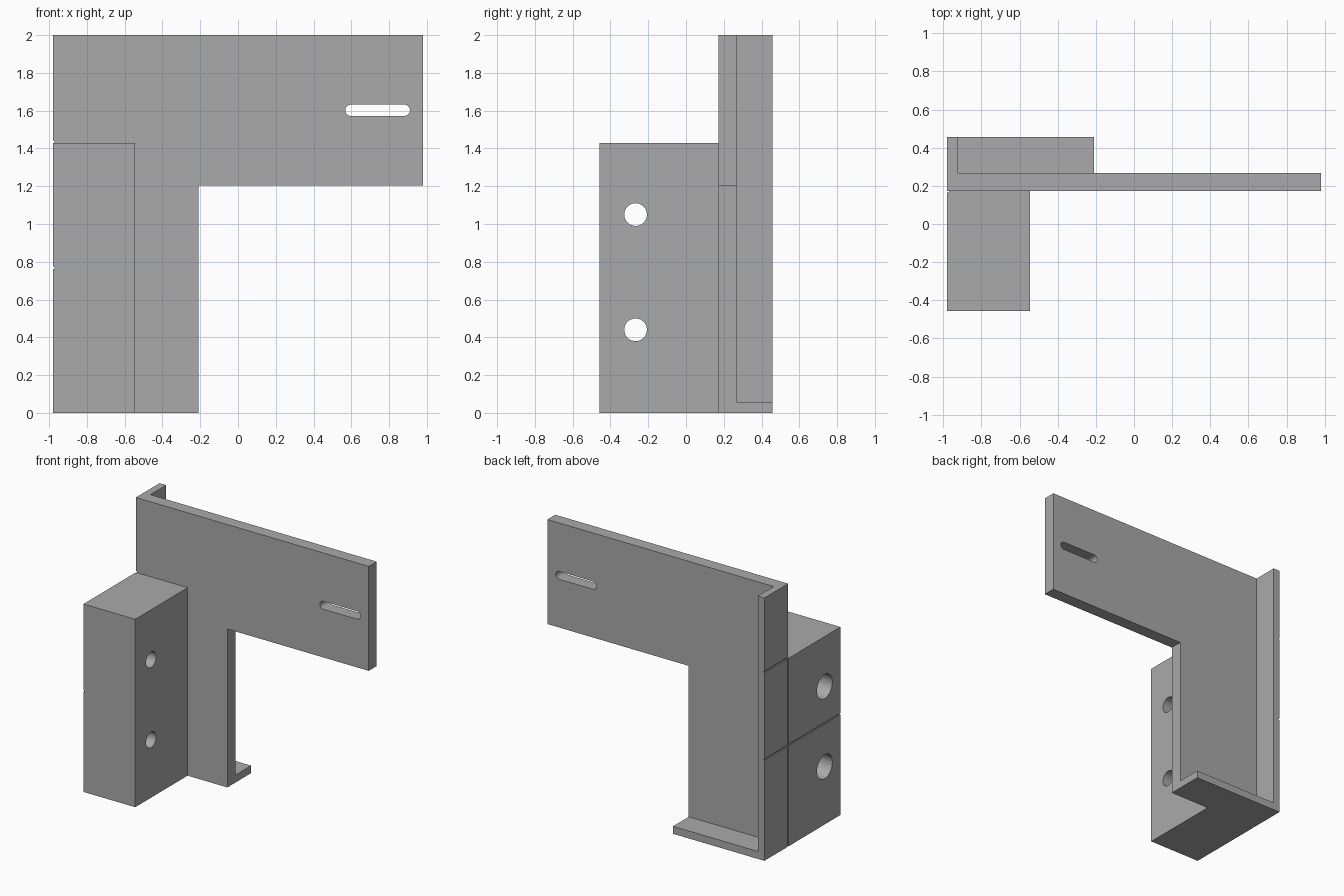
import bpy
import bmesh
from math import pi
from mathutils import Matrix

cube = bpy.data.objects.get("Cube")
if cube:
    bpy.data.objects.remove(cube, do_unlink=True)

grey = bpy.data.materials.new("plain grey")
grey.use_nodes = True
GREY = (0.4, 0.4, 0.4, 1)
grey.diffuse_color = GREY
grey.node_tree.nodes["Principled BSDF"].inputs["Base Color"].default_value = GREY


def finish(bm, name):
    bmesh.ops.recalc_face_normals(bm, faces=bm.faces)
    mesh = bpy.data.meshes.new(name)
    bm.to_mesh(mesh)
    bm.free()
    mesh.materials.append(grey)
    obj = bpy.data.objects.new(name, mesh)
    bpy.context.collection.objects.link(obj)
    return obj


def box(name, x, y, z):
    bm = bmesh.new()
    bmesh.ops.create_cube(bm, size=1)
    for v in bm.verts:
        v.co = [r[0] if c < 0 else r[1] for c, r in zip(v.co, (x, y, z))]
    return finish(bm, name)


def rod(name, axis, centre, radius, length):
    bm = bmesh.new()
    turn = Matrix.Rotation(pi / 2, 4, "Y" if axis == "X" else "X")
    bmesh.ops.create_cone(bm, cap_ends=True, segments=48, radius1=radius,
                          radius2=radius, depth=length,
                          matrix=Matrix.Translation(centre) @ turn)
    return finish(bm, name)


def combine(target, tool, operation):
    """Apply a boolean and discard the tool."""
    tool.hide_render = True
    mod = target.modifiers.new(operation.lower(), "BOOLEAN")
    mod.operation, mod.object, mod.solver = operation, tool, "EXACT"
    bpy.context.view_layer.objects.active = target
    bpy.ops.object.modifier_apply(modifier=mod.name)
    bpy.data.objects.remove(tool, do_unlink=True)


LEFT, RIGHT = -0.98, 0.98          # overall width
FRONT, BACK = -0.457, 0.457        # overall depth
PLATE_Y = (0.172, 0.267)           # plate thickness
LEG_X, ARM_Z, BLOCK_Z = -0.21, 1.205, 1.43

# L-shaped plate
bm = bmesh.new()
outline = [(LEFT, 0), (LEG_X, 0), (LEG_X, ARM_Z), (RIGHT, ARM_Z), (RIGHT, 2), (LEFT, 2)]
face = bm.faces.new([bm.verts.new((x, PLATE_Y[0], z)) for x, z in outline])
new = bmesh.ops.extrude_face_region(bm, geom=[face])["geom"]
bmesh.ops.translate(bm, vec=(0, PLATE_Y[1] - PLATE_Y[0], 0),
                    verts=[v for v in new if isinstance(v, bmesh.types.BMVert)])
bracket = finish(bm, "bracket")

# Rear flanges and front mounting block
for part in (
    box("side_flange", (LEFT, -0.925), (0.2, BACK), (0, 2)),
    box("bottom_flange", (LEFT, LEG_X), (0.2, BACK), (0, 0.057)),
    box("mounting_block", (LEFT, -0.545), (FRONT, 0.2), (0, BLOCK_Z)),
):
    combine(bracket, part, "UNION")

# Rounded slot through the arm
slot = box("slot_cutter", (0.598, 0.88), (0.1, 0.35), (1.572, 1.632))
for x in (0.598, 0.88):
    combine(slot, rod("slot_end", "Y", (x, 0.22, 1.602), 0.03, 0.25), "UNION")
combine(bracket, slot, "DIFFERENCE")

# Counterbored bolt holes through the block
for z in (0.44, 1.05):
    combine(bracket, rod("hole_cutter", "X", (-0.76, -0.267, z), 0.06, 0.7), "DIFFERENCE")
    combine(bracket, rod("bore_cutter", "X", (-0.9, -0.267, z), 0.092, 0.44), "DIFFERENCE")

# Fine grooves on the outer side face
GROOVE_X = (LEFT - 0.05, LEFT + 0.009)
for y, z in (((PLATE_Y[0], 0.6), (BLOCK_Z, 1.442)),
             ((-0.6, 0.6), (0.763, 0.775)),
             ((0.166, 0.178), (-0.1, 1.436))):
    combine(bracket, box("groove_cutter", GROOVE_X, y, z), "DIFFERENCE")

bpy.ops.object.select_all(action="DESELECT")
bracket.select_set(True)
bpy.context.view_layer.objects.active = bracket
bpy.ops.object.shade_smooth_by_angle(angle=pi / 6)
